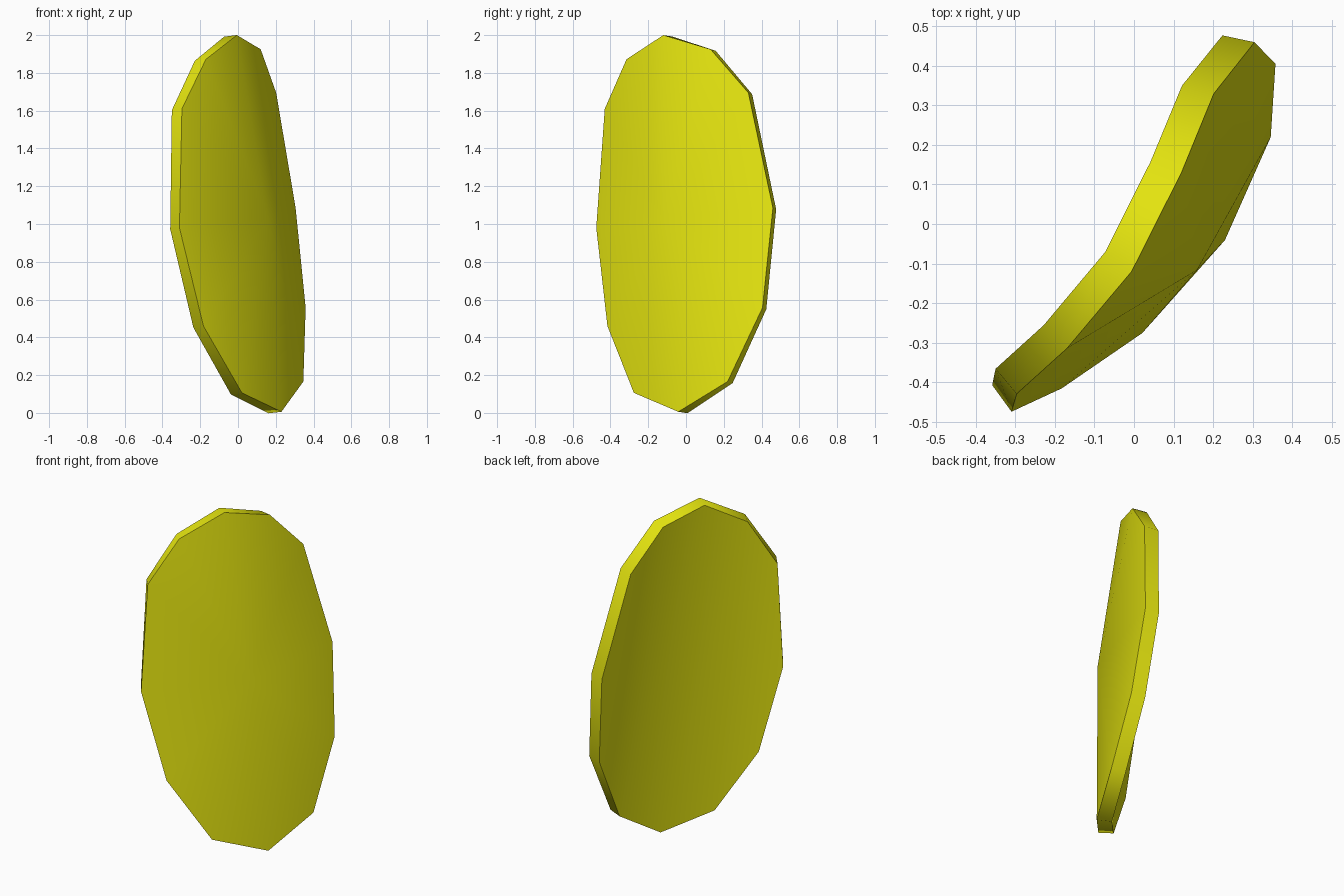
import bpy, bmesh, math
from mathutils import Vector

if "Cube" in bpy.data.objects:
    bpy.data.objects.remove(bpy.data.objects["Cube"])

yellow = bpy.data.materials.new("yellow")
yellow.diffuse_color = (0.8, 0.8, 0.005, 1)
yellow.use_nodes = True
yellow.node_tree.nodes["Principled BSDF"].inputs["Base Color"].default_value = yellow.diffuse_color

# Rim of the plate's outer side: (x, y, z, thickness direction in degrees)
rim = [
    (-0.31, -0.475, 0.98, 126),
    (-0.297, -0.43, 1.61, 130),
    (-0.17, -0.315, 1.872, 135),
    (-0.006, -0.12, 2.0, 144),
    (0.12, 0.13, 1.925, 161),
    (0.202, 0.33, 1.695, 166),
    (0.305, 0.46, 1.085, 168),
    (0.358, 0.405, 0.557, 166),
    (0.346, 0.22, 0.166, 161),
    (0.230, -0.041, 0.006, 144),
    (0.021, -0.276, 0.106, 135),
    (-0.183, -0.416, 0.46, 130),
]
# Bulging middle of the outer side
apex = (0.160, -0.116, 1.03)
THICKNESS = 0.083

bm = bmesh.new()
count = len(rim)

# Outer side: a fan around the bulging middle
front = [bm.verts.new(p[:3]) for p in rim]
middle = bm.verts.new(apex)
for i in range(count):
    bm.faces.new((middle, front[i], front[(i + 1) % count]))

# Inner side: hollow curve in vertical strips between the two tips
back = []
for x, y, z, angle in rim:
    a = math.radians(angle)
    back.append(bm.verts.new(Vector((x, y, z)) + Vector(
        (math.cos(a) * THICKNESS, math.sin(a) * THICKNESS, -0.008))))
for i in range(count // 2):
    strip = [back[i], back[i + 1], back[count - i - 1], back[-i]]
    bm.faces.new(list(dict.fromkeys(strip)))

# Rim joining the two sides
for i in range(count):
    j = (i + 1) % count
    bm.faces.new((front[i], front[j], back[j], back[i]))
bmesh.ops.recalc_face_normals(bm, faces=bm.faces)

mesh = bpy.data.meshes.new("curved_plate")
bm.to_mesh(mesh)
bm.free()
plate = bpy.data.objects.new("curved_plate", mesh)
bpy.context.collection.objects.link(plate)
mesh.materials.append(yellow)

# Smooth sides and rim, sharp edge between them
bpy.context.view_layer.objects.active = plate
plate.select_set(True)
bpy.ops.object.shade_smooth_by_angle(angle=math.radians(50))
